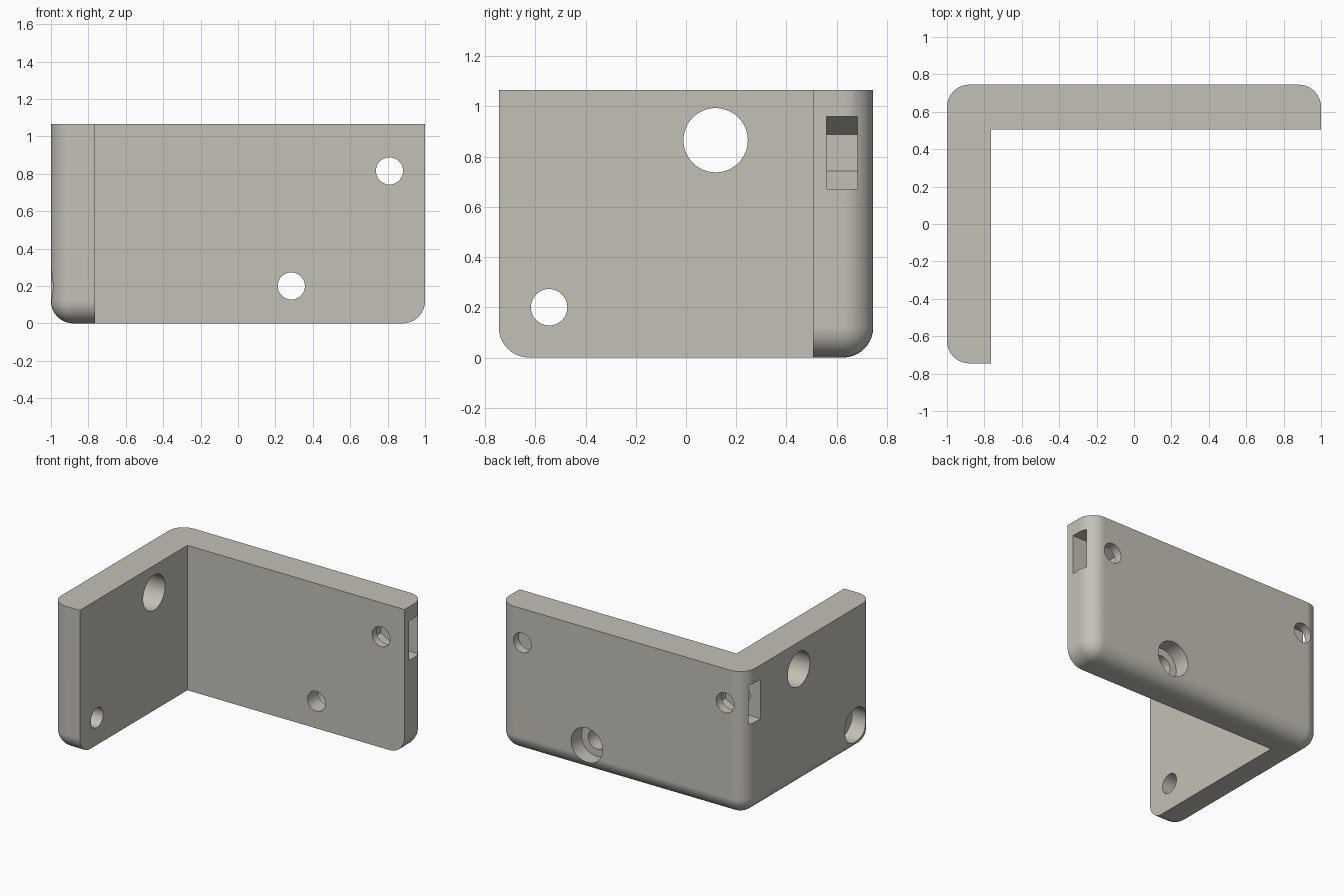
import bpy, bmesh, math
from mathutils import Matrix, Vector

if "Cube" in bpy.data.objects:
    bpy.data.objects.remove(bpy.data.objects["Cube"])

W, D, H = 1.0, 0.745, 1.065       # half width, half depth, height
R = 0.12                          # outer edge radius
IX, IY = -0.765, 0.505            # inner wall planes


def new_object(name, bm):
    bmesh.ops.recalc_face_normals(bm, faces=bm.faces)
    mesh = bpy.data.meshes.new(name)
    bm.to_mesh(mesh)
    bm.free()
    ob = bpy.data.objects.new(name, mesh)
    bpy.context.collection.objects.link(ob)
    return ob


def box(x0, x1, y0, y1, z0, z1):
    bm = bmesh.new()
    bmesh.ops.create_cube(bm, size=1)
    for v in bm.verts:
        v.co = ((x0 + x1) / 2 + v.co.x * (x1 - x0),
                (y0 + y1) / 2 + v.co.y * (y1 - y0),
                (z0 + z1) / 2 + v.co.z * (z1 - z0))
    return bm


def drill(name, start, end, r):
    """Cylindrical cutter between two points."""
    a, b = Vector(start), Vector(end)
    rot = (b - a).to_track_quat('Z', 'Y').to_matrix().to_4x4()
    bm = bmesh.new()
    bmesh.ops.create_cone(bm, cap_ends=True, segments=48, radius1=r, radius2=r,
                          depth=(b - a).length,
                          matrix=Matrix.Translation((a + b) / 2) @ rot)
    return new_object(name, bm)


def nut_slot(name, cx, cz, side):
    """Side-loading slot ending in half a hexagon, points up and down."""
    r = 0.145
    ix = cx - side * r * math.cos(math.radians(30))
    outline = [(side * 1.1, cz + r), (cx, cz + r), (ix, cz + r / 2),
               (ix, cz - r / 2), (cx, cz - r), (side * 1.1, cz - r)]
    bm = bmesh.new()
    face = bm.faces.new([bm.verts.new((x, 0.56, z)) for x, z in outline])
    ext = bmesh.ops.extrude_face_region(bm, geom=[face])
    bmesh.ops.translate(bm, vec=(0, 0.122, 0),
                        verts=[g for g in ext['geom'] if isinstance(g, bmesh.types.BMVert)])
    return new_object(name, bm)


# Corner bracket: block with rounded uprights and bottom edges
bm = box(-W, W, -D, D, 0, H)
edges = [e for e in bm.edges if not all(v.co.z > H - 0.01 for v in e.verts)]
bmesh.ops.bevel(bm, geom=edges, offset=R, segments=10, profile=0.5, affect='EDGES')
bracket = new_object("corner_bracket", bm)

cutters = [
    # open inside of the angle
    new_object("inner_cutter", box(IX, 1.5, -1.5, IY, -0.5, 1.5)),
    # back wall holes
    drill("back_upper_hole", (0.81, 0.4, 0.815), (0.81, 0.9, 0.815), 0.0725),
    drill("back_lower_hole", (0.285, 0.4, 0.2), (0.285, 0.9, 0.2), 0.0725),
    drill("back_counterbore", (0.285, D - 0.12, 0.2), (0.285, 0.9, 0.2), 0.128),
    drill("corner_blind_hole", (-0.84, IY, 0.815), (-0.84, 0.9, 0.815), 0.0725),
    # side wall holes
    drill("side_large_hole", (-1.2, 0.118, 0.865), (-0.6, 0.118, 0.865), 0.128),
    drill("side_small_hole", (-1.2, -0.545, 0.2), (-0.6, -0.545, 0.2), 0.0725),
    drill("side_counterbore", (-1.2, -0.545, 0.2), (-W + 0.12, -0.545, 0.2), 0.128),
    # nut slots at both ends of the back wall
    nut_slot("right_nut_slot", 0.81, 0.815, 1),
    nut_slot("left_nut_slot", -0.84, 0.815, -1),
]

bpy.context.view_layer.objects.active = bracket
bracket.select_set(True)
for c in cutters:
    mod = bracket.modifiers.new(c.name, 'BOOLEAN')
    mod.operation, mod.solver, mod.object = 'DIFFERENCE', 'EXACT', c
    bpy.ops.object.modifier_apply(modifier=mod.name)
for c in cutters:
    bpy.data.objects.remove(c, do_unlink=True)

# Smooth rounded edges and bores, keep hard edges crisp
bpy.ops.object.shade_smooth_by_angle(angle=math.radians(25))
weighted = bracket.modifiers.new("weighted_normals", 'WEIGHTED_NORMAL')
weighted.keep_sharp = True

mat = bpy.data.materials.new("warm_grey")
mat.diffuse_color = (0.55, 0.53, 0.47, 1)
mat.use_nodes = True
mat.node_tree.nodes["Principled BSDF"].inputs["Base Color"].default_value = mat.diffuse_color
bracket.data.materials.clear()
bracket.data.materials.append(mat)
